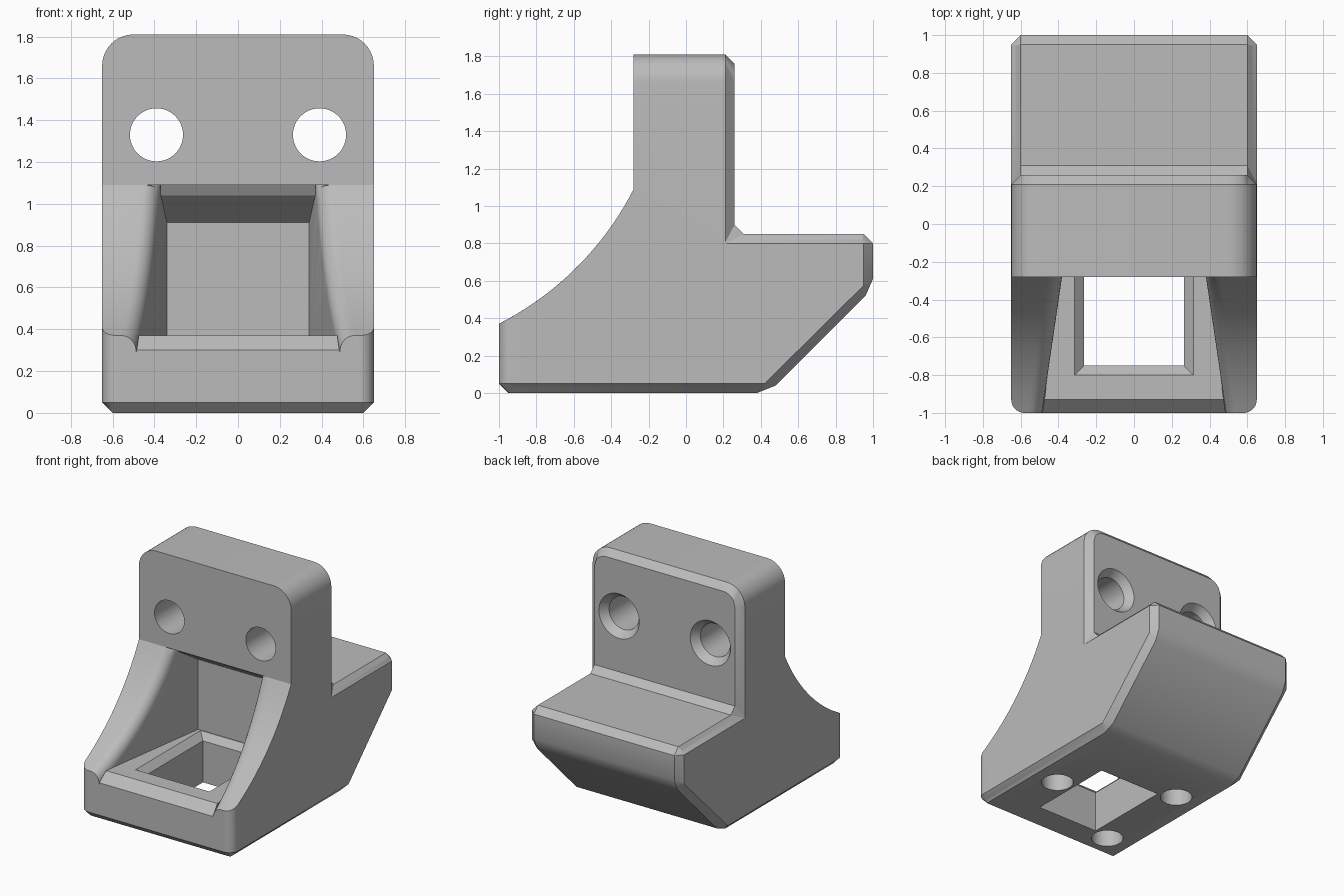
import bpy, bmesh, math

if "Cube" in bpy.data.objects:
    bpy.data.objects.remove(bpy.data.objects["Cube"])

grey = bpy.data.materials.new("plain_grey")
grey.use_nodes = True
COLOUR = (0.5, 0.5, 0.5, 1)
grey.diffuse_color = COLOUR
grey.node_tree.nodes["Principled BSDF"].inputs["Base Color"].default_value = COLOUR

HALF, CHAMFER = 0.65, 0.05      # half width and chamfer size
CY, CZ = -1.75, 1.84            # centre of the scooped front
R = math.hypot(0.75, 1.47)
STEPS = 20
TOP_SCOOP = 1.09


def loft(name, sections):
    """Skin a row of equal-length closed sections into a capped solid."""
    bm = bmesh.new()
    rings = [[bm.verts.new(p) for p in s] for s in sections]
    n = len(rings[0])
    for a, b in zip(rings, rings[1:]):
        for i in range(n):
            j = (i + 1) % n
            bm.faces.new((a[i], a[j], b[j], b[i]))
    bm.faces.new(rings[0])
    bm.faces.new(rings[-1][::-1])
    bmesh.ops.remove_doubles(bm, verts=bm.verts, dist=0.0002)
    bmesh.ops.recalc_face_normals(bm, faces=bm.faces)
    mesh = bpy.data.meshes.new(name)
    bm.to_mesh(mesh)
    bm.free()
    mesh.materials.append(grey)
    ob = bpy.data.objects.new(name, mesh)
    bpy.context.scene.collection.objects.link(ob)
    return ob


def cut(body, cutter):
    """Subtract the cutter, then discard it."""
    cutter.hide_render = True
    mod = body.modifiers.new("cut", 'BOOLEAN')
    mod.operation, mod.solver, mod.object = 'DIFFERENCE', 'EXACT', cutter
    bpy.context.view_layer.objects.active = body
    bpy.ops.object.modifier_apply(modifier=mod.name)
    bpy.data.objects.remove(cutter)


def rect(x, y0, y1, z):
    return [(-x, y0, z), (x, y0, z), (x, y1, z), (-x, y1, z)]


def circle(x, v, r, h, axis):
    """Ring of points around the y or z axis."""
    pts = []
    for i in range(48):
        t = math.tau * i / 48
        a, b = x + r * math.cos(t), v + r * math.sin(t)
        pts.append((a, h, b) if axis == 'y' else (a, b, h))
    return pts


# Side outline of the back: full position, then position at the outer side face
BACK = [((0.38, 0), (0.41, 0.05)), ((0.48, 0.04), (0.42, 0.05)),
        ((0.96, 0.52), (0.95, 0.575)), ((1, 0.61), (0.95, 0.585)),
        ((1, 0.8), (0.95, 0.8)), ((0.95, 0.85), (0.94, 0.8)),
        ((0.31, 0.85), (0.215, 0.8)), ((0.26, 0.9), (0.21, 0.805))]


def body_section(x):
    """Side outline at one x, with side chamfers and rounded corners."""
    ax = abs(x)
    d = max(0, ax - (HALF - CHAMFER))
    s = d / CHAMFER
    r = 0.07
    u = max(0, ax - (HALF - r))
    front = -1 + r - math.sqrt(max(0, r * r - u * u))
    c = max(0, ax - 0.5)
    top = 1.66 + math.sqrt(max(0, 0.15 ** 2 - c * c))
    top_in = 1.66 + math.sqrt(max(0, 0.1 ** 2 - c * c))
    pts = [(front, 0.05), (front + CHAMFER, d)]
    pts += [(a[0] + (b[0] - a[0]) * s, a[1] + (b[1] - a[1]) * s) for a, b in BACK]
    pts += [(0.26 - d, top_in), (0.21, top), (-0.28, top)]
    a0, a1 = -math.acos((front - CY) / R), -math.acos((-0.28 - CY) / R)
    for i in range(STEPS + 1):
        a = a1 + (a0 - a1) * i / STEPS
        pts.append((CY + R * math.cos(a), CZ + R * math.sin(a)))
    return [(x, y, z) for y, z in pts]


# Main solid, lofted from side to side
stations = {0.58, 0.6} | {round(0.5 + 0.15 * math.sin(math.radians(t)), 4)
                          for t in range(0, 91, 9)}
stations = sorted(stations | {-x for x in stations})
body = loft("bracket_body", [body_section(x) for x in stations])


# Tapering pocket scooped in from the front
def pocket_half(y):
    return 0.34 - 0.147 * y


POCKET = [(-1.1, 0.2), (-0.93, 0.37), (0, 0.37), (0, 0.91), (-0.2, 1.04),
          (-0.23, TOP_SCOOP), (-1.1, TOP_SCOOP)]
cut(body, loft("pocket_cutter", [[(side * pocket_half(y), y, z) for y, z in POCKET]
                                 for side in (-1, 1)]))

# Rounded inner rims of the scoop
RIM = 0.07
a0, a1 = -math.acos((-1 - CY) / R), -math.acos((-0.28 - CY) / R)
angles = [a0 + (a1 - a0) * i / STEPS for i in range(STEPS + 1)]
angles = [a0 - 0.05] + angles + [a1 + 0.035]
profile = [(-0.002, 0.02), (-0.002, -RIM)]
for i in range(9):
    t = math.pi / 2 * (1 - i / 8)
    profile.append((RIM - RIM * math.sin(t), -RIM + RIM * math.cos(t)))
profile.append((RIM, 0.02))
for side in (-1, 1):
    rings = []
    for a in angles:
        ring = []
        for off, n in profile:
            y = CY + (R - n) * math.cos(a)
            z = min(TOP_SCOOP, CZ + (R - n) * math.sin(a))
            ring.append((side * (pocket_half(y) + off), y, z))
        rings.append(ring)
    cut(body, loft("rim_cutter", rings))

# Square opening through the floor, with a funnelled upper edge
cut(body, loft("floor_hole_cutter", [rect(0.265, -0.75, -0.05, -0.1),
                                     rect(0.265, -0.75, -0.05, 0.32),
                                     rect(0.32, -0.805, -0.002, 0.375)]))

# Countersunk screw holes through the upright
for x in (-0.39, 0.39):
    cut(body, loft("screw_hole_cutter", [circle(x, 1.33, r, y, 'y') for r, y in
                   ((0.127, -0.4), (0.127, 0.2), (0.172, 0.26), (0.172, 0.3))]))

# Round blind holes underneath
for x, y in ((0.4, -0.39), (-0.4, 0), (-0.4, -0.78)):
    cut(body, loft("base_hole_cutter", [circle(x, y, 0.115, z, 'z')
                                        for z in (-0.1, 0.25)]))

# Smooth rounds, crisp edges
bpy.ops.object.select_all(action='DESELECT')
body.select_set(True)
bpy.context.view_layer.objects.active = body
bpy.ops.object.shade_smooth_by_angle(angle=math.radians(25))
